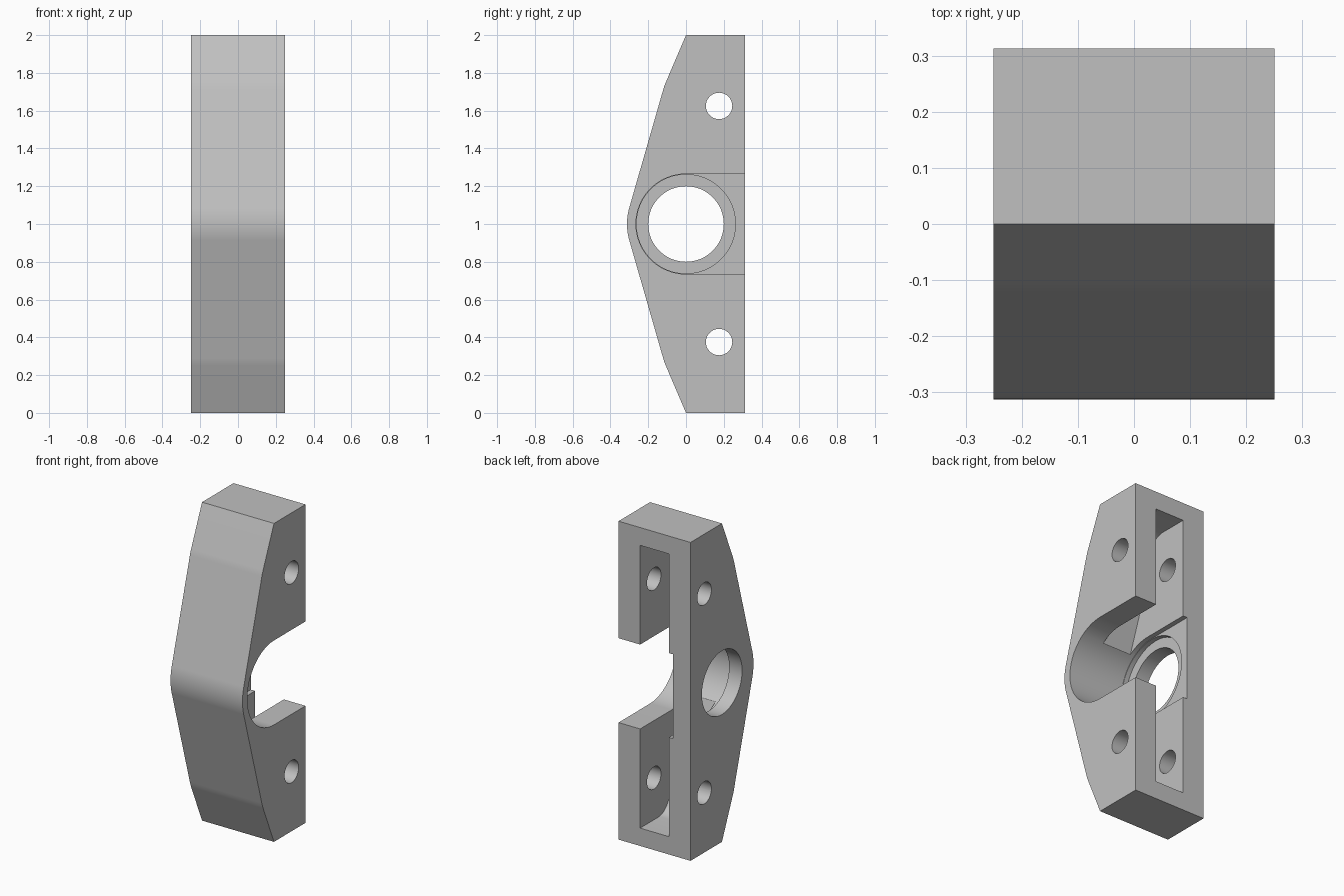
import bpy, bmesh, math

cube = bpy.data.objects.get("Cube")
if cube:
    bpy.data.objects.remove(cube, do_unlink=True)

W, R, BACK = 0.25, 0.3125, 0.3125   # half width, nose radius, back plane

grey = bpy.data.materials.new("light_grey")
grey.use_nodes = True
grey.diffuse_color = (0.53, 0.53, 0.53, 1)
grey.node_tree.nodes["Principled BSDF"].inputs["Base Color"].default_value = (0.53, 0.53, 0.53, 1)


def prism(name, pts, x0, x1):
    """Extrude a closed (y, z) outline along x."""
    bm = bmesh.new()
    face = bm.faces.new([bm.verts.new((x0, y, z)) for y, z in pts])
    ext = bmesh.ops.extrude_face_region(bm, geom=[face])["geom"]
    bmesh.ops.translate(bm, vec=(x1 - x0, 0, 0),
                        verts=[v for v in ext if isinstance(v, bmesh.types.BMVert)])
    bmesh.ops.recalc_face_normals(bm, faces=bm.faces)
    me = bpy.data.meshes.new(name)
    bm.to_mesh(me)
    bm.free()
    me.materials.append(grey)
    ob = bpy.data.objects.new(name, me)
    bpy.context.collection.objects.link(ob)
    return ob


def arc(y, z, r, a0, a1, n):
    return [(y + r * math.cos(math.radians(a0 + (a1 - a0) * i / n)),
             z + r * math.sin(math.radians(a0 + (a1 - a0) * i / n))) for i in range(n + 1)]


def circle(y, z, r, n=48):
    return arc(y, z, r, 0, 360, n)[:-1]


def mirrored(upper, nose):
    """Outline from its upper half, a nose arc, and the upper half flipped."""
    return upper + nose + [(y, 2 - z) for y, z in reversed(upper)]


# Housing body: tapered outline with a rounded nose
body = prism("bearing_housing", mirrored(
    [(BACK, 2), (0, 2), (-0.107, 1.75), (-0.115, 1.73), (-0.121, 1.71)],
    arc(0, 1, R, 164, 196, 12)), -W, W)

# Cutters: hollow pocket, open bearing slot, bearing seat, shaft hole, bolt holes
pocket = mirrored([(0.4, 1.888), (0.12, 1.888), (0.08, 1.875), (0.05, 1.85), (0.025, 1.81),
                   (0, 1.73), (-0.06, 1.47), (-0.15, 1.22)],
                  arc(0, 1, 0.2, 164, 196, 6))
slot = [(0.4, 1.265)] + arc(0, 1, 0.265, 90, 270, 32) + [(0.4, 0.735)]
cutters = [
    prism("pocket_cutter", pocket, -0.1, 0.1),
    prism("slot_cutter", slot, -0.13, 0.4),
    prism("seat_cutter", circle(0, 1, 0.262), -0.16, 0),
    prism("shaft_cutter", circle(0, 1, 0.2), -0.4, 0),
]
for z in (0.375, 1.625):
    cutters.append(prism("bolt_cutter", circle(0.175, z, 0.07, 32), -0.4, 0.4))

for c in cutters:
    c.hide_render = True
    mod = body.modifiers.new(c.name, "BOOLEAN")
    mod.operation = "DIFFERENCE"
    mod.solver = "EXACT"
    mod.object = c

# Bake the cuts and drop the cutters
deps = bpy.context.evaluated_depsgraph_get()
mesh = bpy.data.meshes.new_from_object(body.evaluated_get(deps))
body.modifiers.clear()
body.data = mesh
for c in cutters:
    bpy.data.objects.remove(c, do_unlink=True)

# Smooth the curved walls, keep hard edges
bpy.ops.object.select_all(action="DESELECT")
body.select_set(True)
bpy.context.view_layer.objects.active = body
bpy.ops.object.shade_smooth_by_angle(angle=math.radians(25))
weighted = body.modifiers.new("weighted_normals", "WEIGHTED_NORMAL")
weighted.keep_sharp = True
